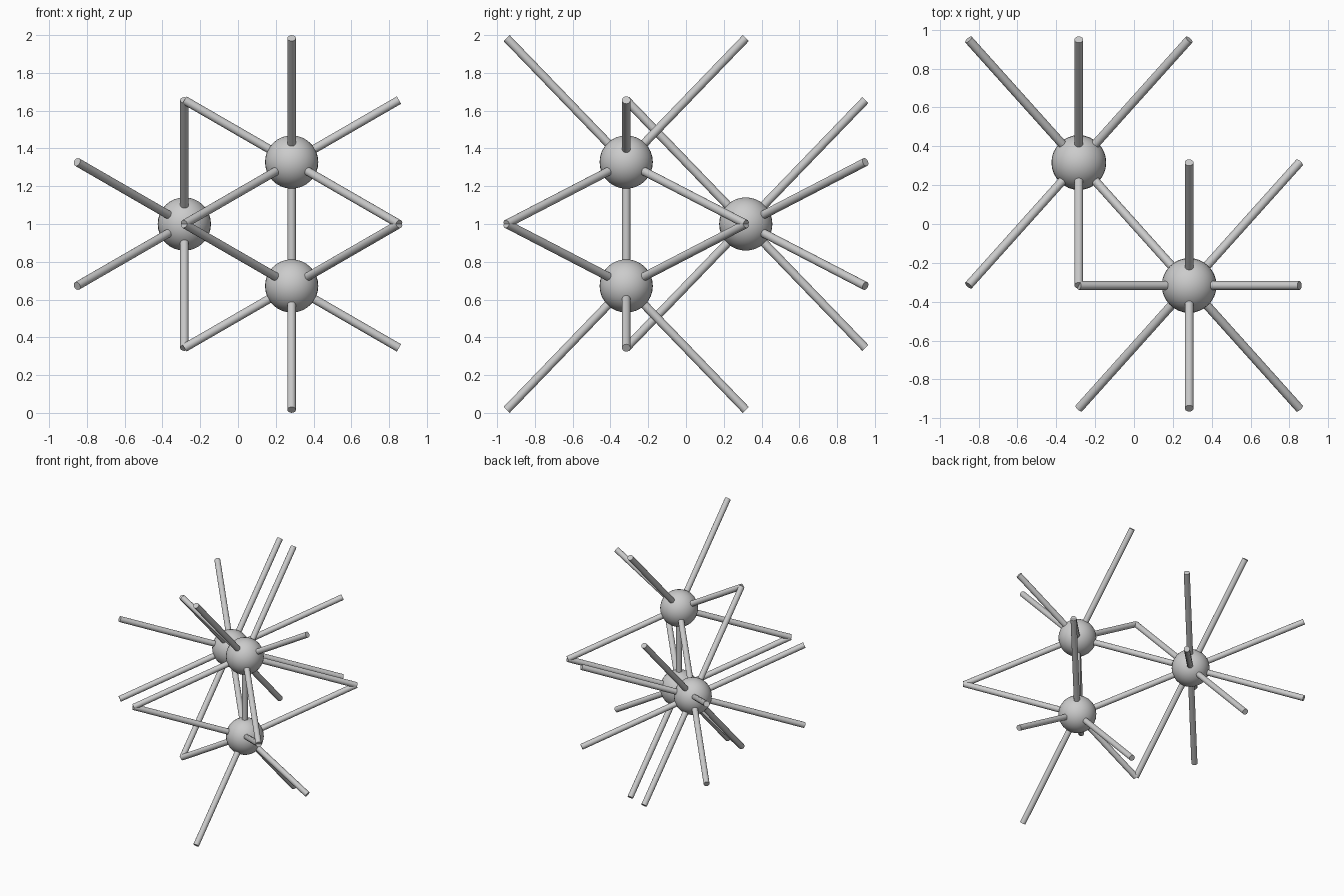
import bpy
from math import radians, sin, cos
from mathutils import Vector

if "Cube" in bpy.data.objects:
    bpy.data.objects.remove(bpy.data.objects["Cube"])

EDGE = 0.656          # in-plane hexagon edge
LAYER = 0.633         # spacing of layers along y
BALL_R, ROD_R = 0.141, 0.0225
DX, DY = EDGE * cos(radians(30)) / 2, LAYER / 2


def finish(name):
    obj = bpy.context.object
    obj.name = name
    bpy.ops.object.shade_smooth_by_angle(angle=radians(35))
    return obj


def ball(name, pos):
    bpy.ops.mesh.primitive_uv_sphere_add(segments=32, ring_count=16, radius=BALL_R, location=pos)
    finish(name)


done = set()


def rod(name, start, end):
    key = frozenset(tuple(round(c, 3) for c in p) for p in (start, end))
    if key in done:       # shared rod between two balls
        return
    done.add(key)
    d = end - start
    bpy.ops.mesh.primitive_cylinder_add(vertices=16, radius=ROD_R, depth=d.length,
                                        location=(start + end) / 2)
    bpy.context.object.rotation_euler = d.to_track_quat('Z', 'Y').to_euler()
    finish(name)


def spoke(angle, layer):
    a = radians(angle)
    return Vector((EDGE * cos(a), layer * LAYER, EDGE * sin(a)))


hub = Vector((-DX, DY, 1))
upper = Vector((DX, -DY, 1 + EDGE / 2))
lower = Vector((DX, -DY, 1 - EDGE / 2))

# Balls
ball("hub_ball", hub)
ball("upper_ball", upper)
ball("lower_ball", lower)

# Twelve rods from the hub to a hexagonal prism
for side in (-1, 1):
    for k in range(6):
        rod("hub_rod", hub, hub + spoke(30 + 60 * k, side))

# Nine rods from each paired ball: three in plane, six to the layers beside it
for name, pos, first in (("upper_rod", upper, 30), ("lower_rod", lower, 90)):
    for k in range(3):
        rod(name, pos, pos + spoke(first + 120 * k, 0))
        for side in (-1, 1):
            rod(name, pos, pos + spoke(first + 60 + 120 * k, side))
